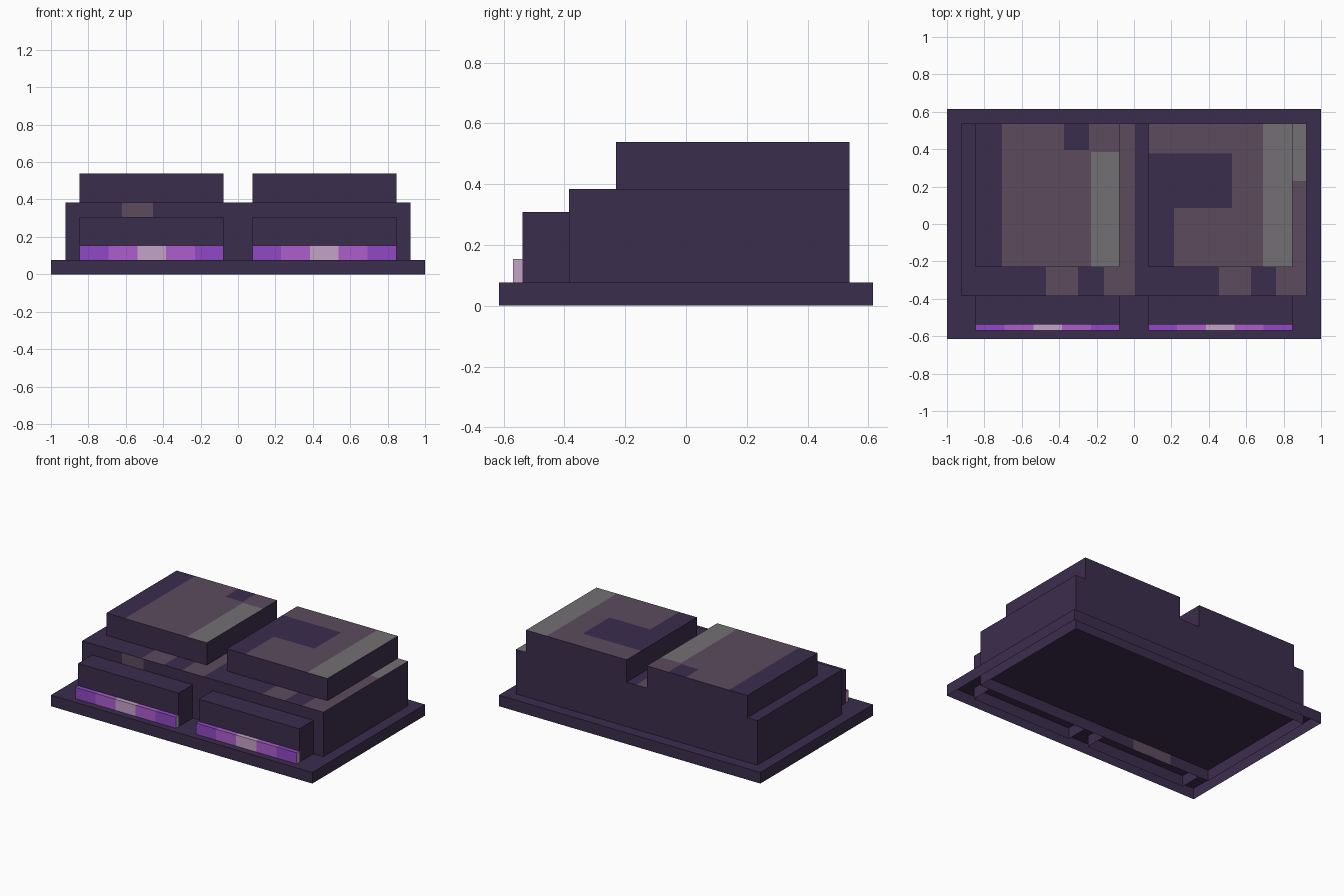
import bpy
import bmesh
from mathutils import Vector

cube = bpy.data.objects.get("Cube")
if cube:
    bpy.data.objects.remove(cube, do_unlink=True)

U = 1 / 13  # grid unit of the stepped blocks


def material(name, hex_code):
    srgb = [int(hex_code[i:i + 2], 16) / 255 for i in (0, 2, 4)]
    lin = [c / 12.92 if c <= 0.04045 else ((c + 0.055) / 1.055) ** 2.4 for c in srgb]
    mat = bpy.data.materials.new(name)
    mat.use_nodes = True
    mat.diffuse_color = (*lin, 1)
    mat.node_tree.nodes["Principled BSDF"].inputs["Base Color"].default_value = (*lin, 1)
    return mat


DARK, BROWN, GREY, PURPLE, VIOLET, PINK = range(6)
MATS = [
    material("dark purple", "3B2D4D"),
    material("dusty brown", "5D4B5E"),
    material("warm grey", "747074"),
    material("deep violet", "9148C6"),
    material("bright violet", "AC5ECD"),
    material("pale pink", "C5A4C8"),
]

TOP, FRONT = Vector((0, 0, 1)), Vector((0, -1, 0))


def block(name, x, y, z, colour=DARK, patches=()):
    """Open-bottomed box; patches are (side, colour, x0, x1, v0, v1), v = y on top, z on front."""
    bm = bmesh.new()
    bmesh.ops.create_cube(bm, size=1)
    for v in bm.verts:
        v.co = [r[0] + (c + 0.5) * (r[1] - r[0]) for c, r in zip(v.co, (x, y, z))]
    bm.normal_update()
    bmesh.ops.delete(bm, geom=[f for f in bm.faces if f.normal.z < -0.5], context='FACES')
    for f in bm.faces:
        f.material_index = colour

    # cut each painted side along the patch borders
    for side, _, x0, x1, v0, v1 in patches:
        axis = 1 if side is TOP else 2
        for k, value in ((0, x0), (0, x1), (axis, v0), (axis, v1)):
            lo, hi = (x, y, z)[k]
            if lo + 1e-4 < value < hi - 1e-4:
                point, normal = Vector(), Vector()
                point[k], normal[k] = value, 1
                faces = [f for f in bm.faces if f.normal.dot(side) > 0.9]
                geom = set(faces)
                for f in faces:
                    geom.update(f.edges)
                    geom.update(f.verts)
                bmesh.ops.bisect_plane(bm, geom=list(geom), plane_co=point,
                                       plane_no=normal, dist=1e-5)
                bm.normal_update()

    # colour the cut faces
    for f in bm.faces:
        c = f.calc_center_median()
        for side, col, x0, x1, v0, v1 in patches:
            v = c.y if side is TOP else c.z
            if f.normal.dot(side) > 0.9 and x0 < c.x < x1 and v0 < v < v1:
                f.material_index = col

    mesh = bpy.data.meshes.new(name)
    bm.to_mesh(mesh)
    bm.free()
    for m in MATS:
        mesh.materials.append(m)
    obj = bpy.data.objects.new(name, mesh)
    bpy.context.collection.objects.link(obj)
    return obj


# base plate
block("base_plate", (-1, 1), (-8 * U, 8 * U), (0, U))

# main body, with worn bands on its top and front
block("main_body", (-12 * U, 12 * U), (-5 * U, 7 * U), (0, 5 * U), DARK, [
    (TOP, BROWN, -0.47, -0.30, -1, 1),
    (TOP, BROWN, -0.16, 0.005, -1, 1),
    (TOP, BROWN, 0.455, 0.625, -1, 1),
    (TOP, BROWN, 0.76, 1, -1, 1),
    (TOP, GREY, 0.845, 1, 0.23, 1),
    (FRONT, BROWN, -0.62, -0.455, 4 * U, 1),
    (FRONT, BROWN, -0.62, -0.32, -1, U),
])

# raised blocks on top of the body
block("right_upper_block", (-11 * U, -U), (-3 * U, 7 * U), (5 * U, 7 * U), DARK, [
    (TOP, BROWN, -0.705, 1, -1, 1),
    (TOP, DARK, -0.375, -0.24, 0.395, 1),
    (TOP, GREY, -0.23, 1, -1, 0.385),
])
block("left_upper_block", (U, 11 * U), (-3 * U, 7 * U), (5 * U, 7 * U), DARK, [
    (TOP, BROWN, -1, 1, -1, 1),
    (TOP, DARK, -1, 0.525, 0.085, 0.378),
    (TOP, DARK, -1, 0.215, -1, 0.09),
    (TOP, GREY, 0.69, 1, -1, 1),
])

# front steps, each with a banded light strip
for label, x0 in (("right", -11 * U), ("left", U)):
    x1 = x0 + 10 * U
    block(label + "_front_step", (x0, x1), (-7 * U, -5 * U), (0, 4 * U))
    bands = [(side, col, x0 + 2 * i * U, x0 + 2 * (i + 1) * U, -1, 1)
             for side in (TOP, FRONT)
             for i, col in enumerate((PURPLE, VIOLET, PINK, VIOLET, PURPLE))]
    block(label + "_light_strip", (x0, x1), (-7.4 * U, -7 * U), (U, 2 * U), PINK, bands)
